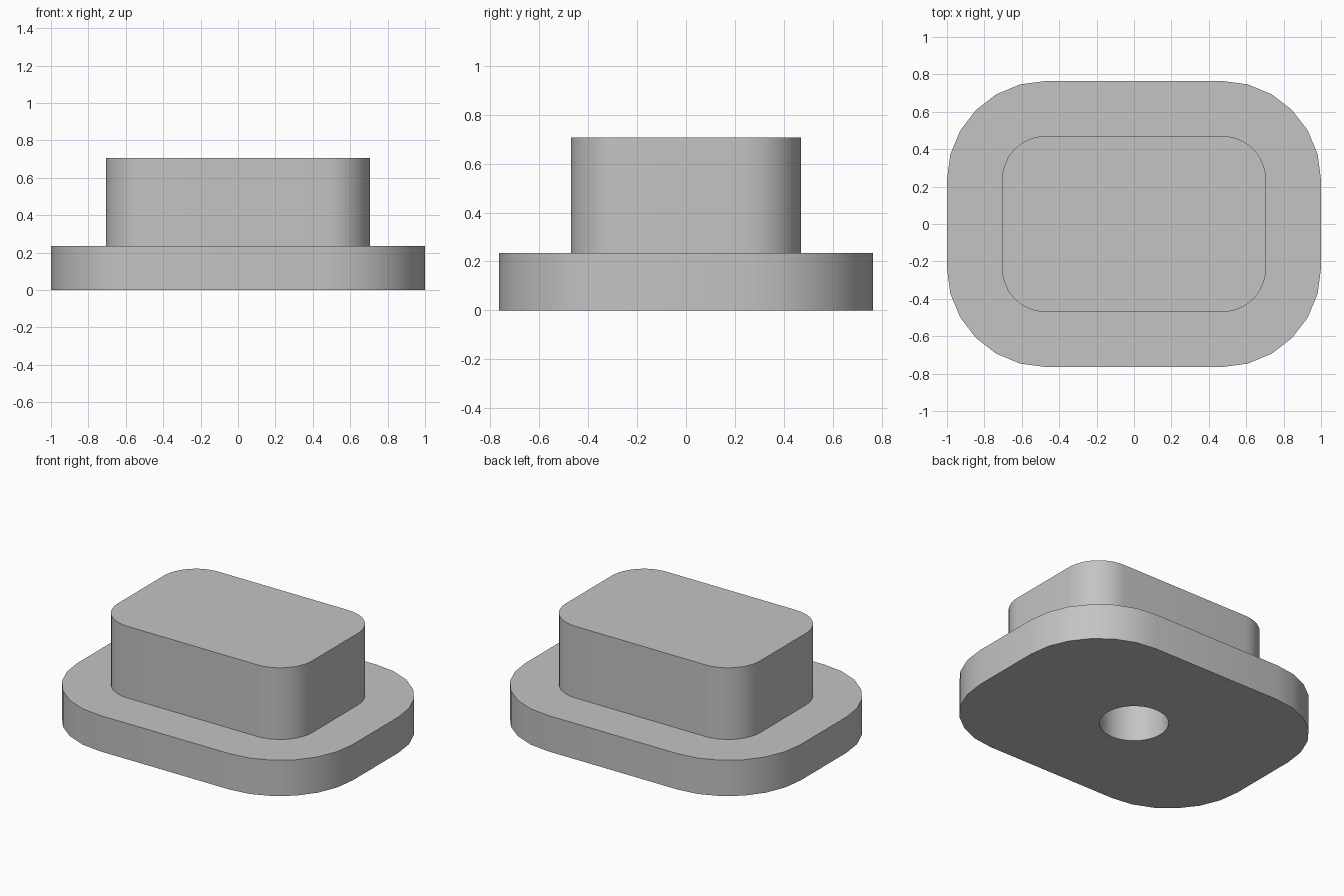
import bpy
import bmesh
from math import cos, sin, pi

cube = bpy.data.objects.get("Cube")
if cube:
    bpy.data.objects.remove(cube, do_unlink=True)

U = 2 / 17                      # module: the flange is 17 x 13 modules
BASE_Z, TOP_Z, HOLE_Z = 2 * U, 6 * U, 4 * U

grey = bpy.data.materials.new("light_grey")
grey.use_nodes = True
colour = (0.55, 0.55, 0.55, 1)
grey.diffuse_color = colour
grey.node_tree.nodes["Principled BSDF"].inputs["Base Color"].default_value = colour


def rounded_outline(radius, steps):
    """Rounded rectangle; all outlines share the same corner centres."""
    points = []
    for corner, (sx, sy) in enumerate([(1, 1), (-1, 1), (-1, -1), (1, -1)]):
        for i in range(steps + 1):
            a = (corner + i / steps) * pi / 2
            points.append((sx * 4 * U + radius * cos(a), sy * 2 * U + radius * sin(a)))
    return points


def circle_outline(radius, steps):
    return [(radius * cos(2 * pi * i / steps), radius * sin(2 * pi * i / steps))
            for i in range(steps)]


bm = bmesh.new()


def wall(outline, z0, z1):
    """Vertical wall; returns its lower and upper vertex loops."""
    low, high = ([bm.verts.new((x, y, z)) for x, y in outline] for z in (z0, z1))
    n = len(outline)
    for i in range(n):
        j = (i + 1) % n
        bm.faces.new((low[i], low[j], high[j], high[i]))
    return low, high


def ring_face(*loops):
    """Flat face between an outer and an inner loop."""
    edges = [bm.edges.get((v, loop[i - 1])) for loop in loops for i, v in enumerate(loop)]
    bmesh.ops.triangle_fill(bm, edges=edges, use_beauty=True)


# Flange, raised block and blind hole as one closed solid
flange_low, flange_high = wall(rounded_outline(4.5 * U, 6), 0, BASE_Z)
block_low, block_high = wall(rounded_outline(2 * U, 12), BASE_Z, TOP_Z)
hole_low, hole_high = wall(circle_outline(1.75 * U, 48), 0, HOLE_Z)
ring_face(flange_high, block_low)
ring_face(flange_low, hole_low)
bm.faces.new(block_high)
bm.faces.new(hole_high)
bmesh.ops.recalc_face_normals(bm, faces=bm.faces)

mesh = bpy.data.meshes.new("flanged_plug")
bm.to_mesh(mesh)
bm.free()
mesh.materials.append(grey)
plug = bpy.data.objects.new("flanged_plug", mesh)
bpy.context.collection.objects.link(plug)

# Smooth corners, sharp rims
bpy.ops.object.select_all(action="DESELECT")
plug.select_set(True)
bpy.context.view_layer.objects.active = plug
bpy.ops.object.shade_smooth_by_angle(angle=pi / 6)
